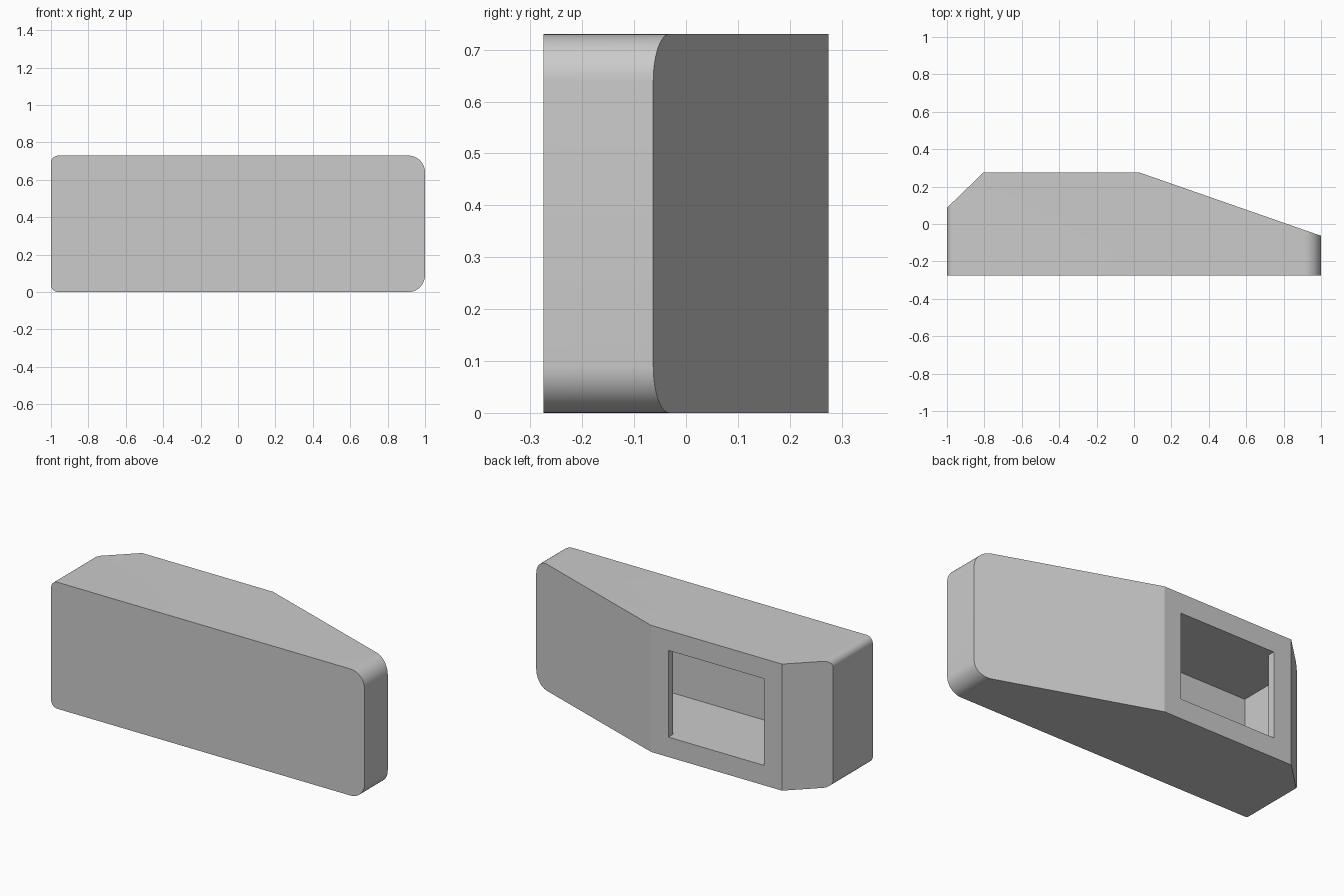
import bpy, bmesh
from math import sin, cos, pi
from mathutils import Vector

cube = bpy.data.objects.get("Cube")
if cube:
    bpy.data.objects.remove(cube, do_unlink=True)

WIDTH, DEPTH, HEIGHT = 2.0, 0.55, 0.73
BACK = DEPTH / 2

grey = bpy.data.materials.new("plain grey")
grey.use_nodes = True
grey.diffuse_color = (0.6, 0.6, 0.6, 1)
grey.node_tree.nodes["Principled BSDF"].inputs["Base Color"].default_value = grey.diffuse_color


def prism(name, outline, shift):
    """Extrude a flat outline along a vector, then close it into a solid."""
    bm = bmesh.new()
    face = bm.faces.new([bm.verts.new(p) for p in outline])
    out = bmesh.ops.extrude_face_region(bm, geom=[face], use_keep_orig=True)
    moved = [v for v in out["geom"] if isinstance(v, bmesh.types.BMVert)]
    bmesh.ops.translate(bm, verts=moved, vec=shift)
    bmesh.ops.recalc_face_normals(bm, faces=bm.faces)
    mesh = bpy.data.meshes.new(name)
    bm.to_mesh(mesh)
    bm.free()
    mesh.materials.append(grey)
    obj = bpy.data.objects.new(name, mesh)
    bpy.context.collection.objects.link(obj)
    return obj


def cut(obj, cutter, operation):
    """Apply a boolean and hide the helper."""
    mod = obj.modifiers.new(cutter.name, "BOOLEAN")
    mod.operation, mod.object, mod.solver = operation, cutter, "EXACT"
    bpy.context.view_layer.objects.active = obj
    bpy.ops.object.modifier_apply(modifier=mod.name)
    bpy.data.objects.remove(cutter, do_unlink=True)


def rounded_front(steps=12):
    """Front outline: large corner radius on the left end, small on the right."""
    points = []
    corners = [(1, 1, 0.09), (-1, 1, 0.04), (-1, -1, 0.04), (1, -1, 0.09)]
    for i, (sx, sz, r) in enumerate(corners):
        cx = sx * (WIDTH / 2 - r)
        cz = HEIGHT / 2 + sz * (HEIGHT / 2 - r)
        for s in range(steps + 1):
            a = (i + s / steps) * pi / 2
            points.append((cx + r * cos(a), -BACK, cz + r * sin(a)))
    return points


# Solid body: rounded block trimmed to a chamfered and tapered plan
body = prism("housing", rounded_front(), Vector((0, DEPTH, 0)))
plan = [(-1.1, -0.4), (1.1, -0.4), (1.1, -0.098), (0.03, BACK),
        (-0.805, BACK), (-1.1, -0.01)]
trim = prism("plan_trim", [(x, y, -0.1) for x, y in plan], Vector((0, 0, 1)))
cut(body, trim, "INTERSECT")

# Hollow interior following the outer plan
inner = [(-0.885, -0.185), (0.885, -0.185), (0.885, -0.06), (0.03, 0.235),
         (-0.79, 0.235), (-0.885, 0.145)]
cavity = prism("cavity", [(x, y, 0.115) for x, y in inner], Vector((0, 0, 0.5)))
cut(body, cavity, "DIFFERENCE")

# Rectangular opening through the thin back wall
opening = [(-0.69, 0.1), (-0.08, 0.1), (-0.08, 0.4), (-0.69, 0.4)]
window = prism("opening", [(x, y, 0.115) for x, y in opening], Vector((0, 0, 0.5)))
cut(body, window, "DIFFERENCE")

# Smooth only the rounded corners
bpy.ops.object.select_all(action="DESELECT")
body.select_set(True)
bpy.context.view_layer.objects.active = body
bpy.ops.object.shade_smooth_by_angle(angle=0.26)
